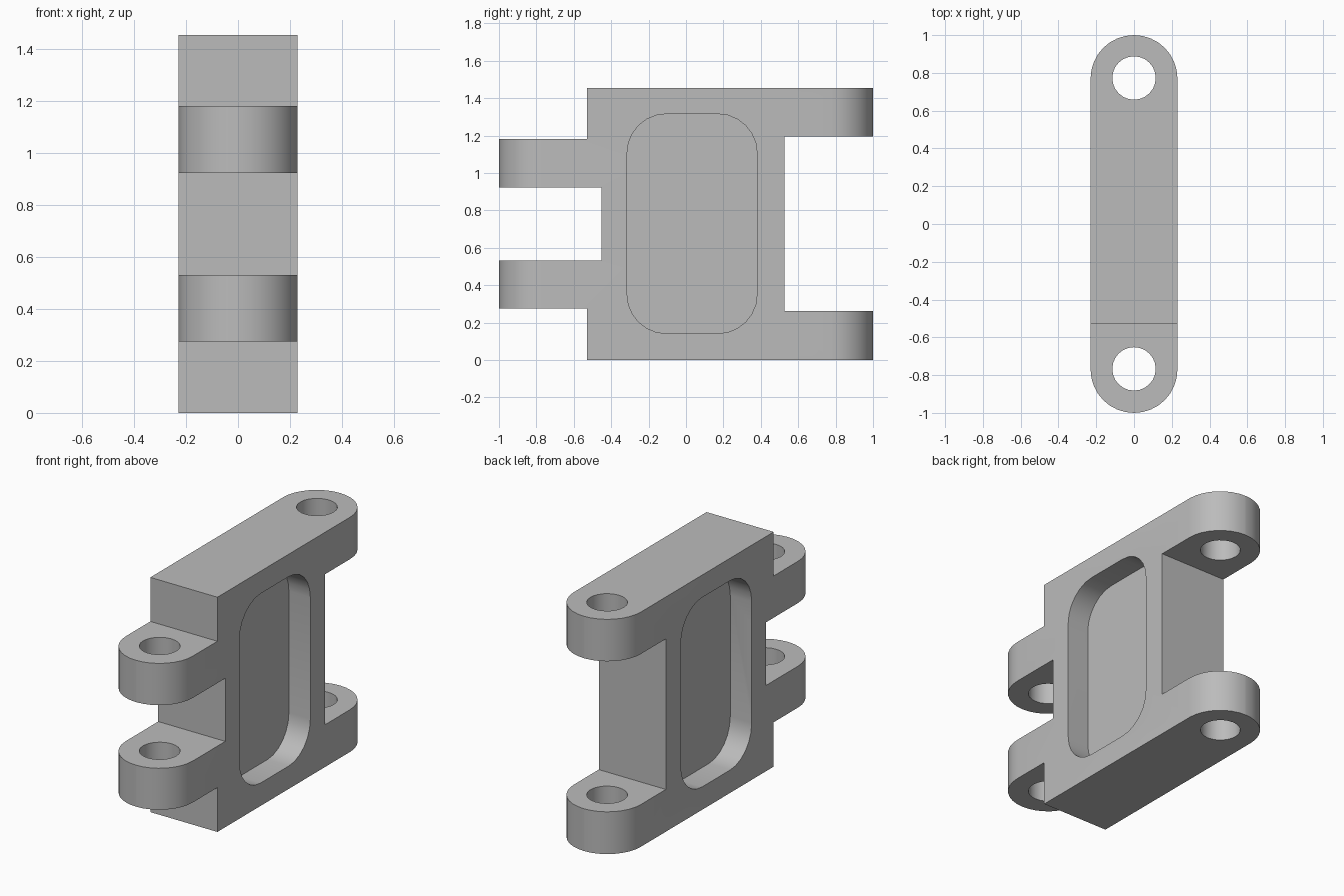
import bpy, bmesh, math
from mathutils import Vector

cube = bpy.data.objects.get("Cube")
if cube:
    bpy.data.objects.remove(cube, do_unlink=True)

HALF_W, HEIGHT = 0.23, 1.455     # half thickness and overall height
POCKET_DEPTH = 0.147

steel = bpy.data.materials.new("plain grey")
grey = (0.5, 0.5, 0.5, 1)
steel.diffuse_color = grey
steel.use_nodes = True
steel.node_tree.nodes["Principled BSDF"].inputs["Base Color"].default_value = grey


def rounded_rect(u0, u1, v0, v1, r, seg):
    """Counter-clockwise rounded rectangle outline."""
    corners = [(u1 - r, v1 - r), (u0 + r, v1 - r), (u0 + r, v0 + r), (u1 - r, v0 + r)]
    pts = []
    for q, (cu, cv) in enumerate(corners):
        for i in range(seg + 1):
            a = math.pi / 2 * (q + i / seg)
            pts.append((cu + r * math.cos(a), cv + r * math.sin(a)))
    return pts


def circle(cu, cv, r, seg):
    return [(cu + r * math.cos(math.tau * i / seg), cv + r * math.sin(math.tau * i / seg))
            for i in range(seg)]


def prism(name, outline, start, end, axis="Z"):
    """Extrude an outline along z (outline in x, y) or x (outline in y, z)."""
    place = (lambda u, v: (u, v, start)) if axis == "Z" else (lambda u, v: (start, u, v))
    move = Vector((0, 0, end - start)) if axis == "Z" else Vector((end - start, 0, 0))
    bm = bmesh.new()
    face = bm.faces.new([bm.verts.new(place(u, v)) for u, v in outline])
    ext = bmesh.ops.extrude_face_region(bm, geom=[face])
    bmesh.ops.translate(bm, vec=move,
                        verts=[g for g in ext["geom"] if isinstance(g, bmesh.types.BMVert)])
    bmesh.ops.remove_doubles(bm, verts=bm.verts, dist=1e-5)
    bmesh.ops.recalc_face_normals(bm, faces=bm.faces)
    mesh = bpy.data.meshes.new(name)
    bm.to_mesh(mesh)
    bm.free()
    obj = bpy.data.objects.new(name, mesh)
    mesh.materials.append(steel)
    bpy.context.collection.objects.link(obj)
    return obj


def notch(y0, y1, z0, z1):
    return prism("notch_cutter", [(y0, z0), (y1, z0), (y1, z1), (y0, z1)], -1, 1, "X")


# Full-height block with round ends
hinge = prism("hinge_block", rounded_rect(-HALF_W, HALF_W, -1, 1, HALF_W - 0.0001, 8), 0, HEIGHT)

# Gaps around the front and back lugs
cutters = [
    notch(-2, -0.53, 1.182, 2),
    notch(-2, -0.453, 0.532, 0.923),
    notch(-2, -0.53, -1, 0.275),
    notch(0.526, 2, 0.262, 1.195),
]

# Pin holes
for y in (-0.767, 0.773):
    cutters.append(prism("pin_hole_cutter", circle(0, y, 0.115, 24), -1, 2))

# Recessed pocket on both broad sides
pocket = rounded_rect(-0.315, 0.38, 0.142, 1.316, 0.21, 6)
for side in (-1, 1):
    cutters.append(prism("pocket_cutter", pocket, side * (HALF_W - POCKET_DEPTH), side * 0.5, "X"))

bpy.ops.object.select_all(action="DESELECT")
hinge.select_set(True)
bpy.context.view_layer.objects.active = hinge
for cutter in cutters:
    cutter.hide_render = True
    mod = hinge.modifiers.new("cut", "BOOLEAN")
    mod.operation = "DIFFERENCE"
    mod.solver = "EXACT"
    mod.object = cutter
    bpy.ops.object.modifier_apply(modifier=mod.name)
    bpy.data.objects.remove(cutter, do_unlink=True)

bpy.ops.object.shade_smooth_by_angle(angle=math.radians(30))
